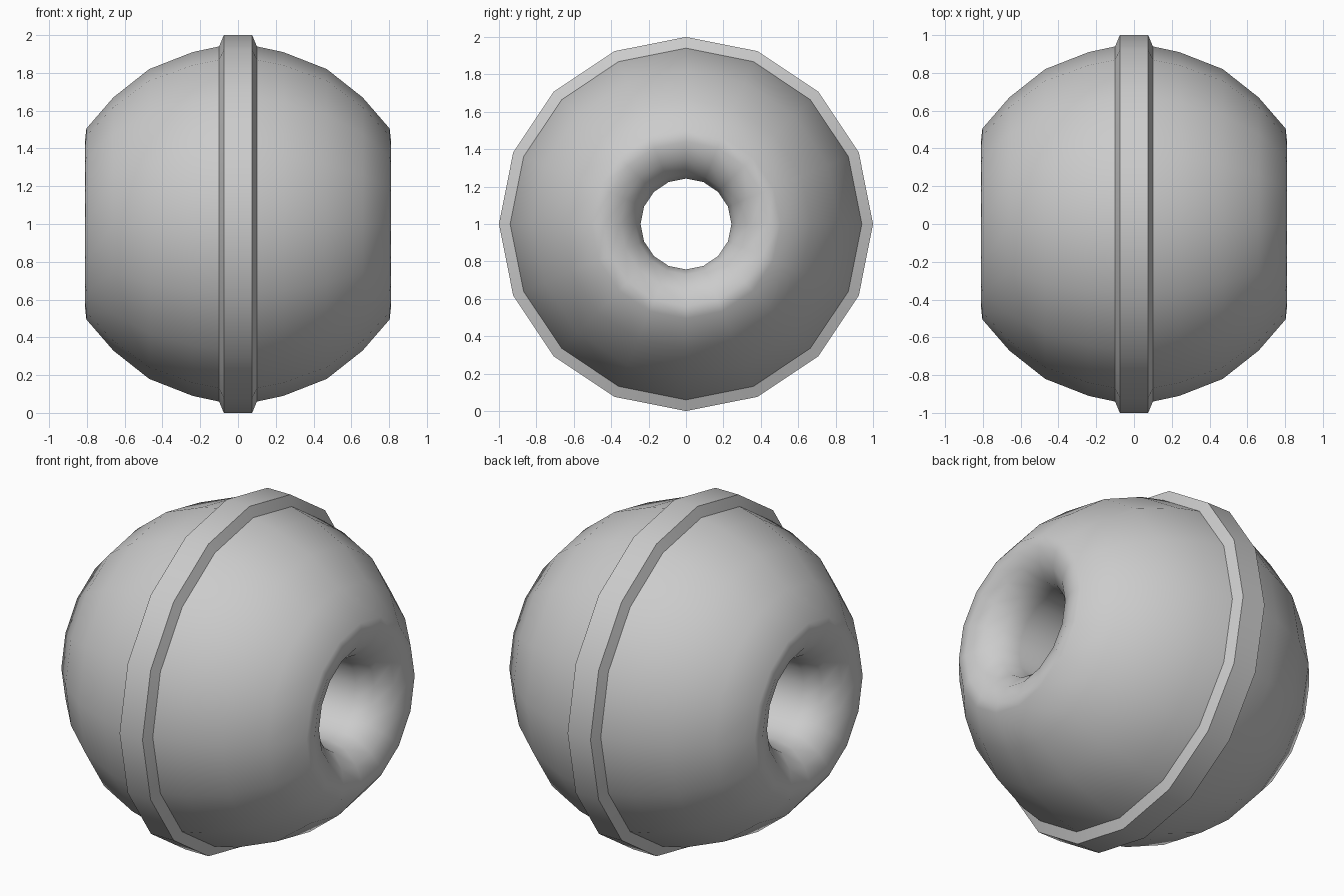
import bpy, bmesh
from math import sin, cos, pi, radians

if "Cube" in bpy.data.objects:
    bpy.data.objects.remove(bpy.data.objects["Cube"])

SIDES = 16

# Half profile as (x, radius): raised band, rounded body, lip, dished hole
half = [(0.075, 1.0), (0.10, 0.94), (0.24, 0.91), (0.47, 0.82), (0.66, 0.67),
        (0.803, 0.505), (0.81, 0.44), (0.775, 0.35), (0.70, 0.27), (0.60, 0.243)]
profile = half + [(-x, r) for x, r in reversed(half)]

# Revolve the closed profile around the x axis
bm = bmesh.new()
rings = [[bm.verts.new((x, r * sin(2 * pi * i / SIDES), 1 + r * cos(2 * pi * i / SIDES)))
          for i in range(SIDES)] for x, r in profile]
for k, a in enumerate(rings):
    b = rings[(k + 1) % len(rings)]
    for i in range(SIDES):
        j = (i + 1) % SIDES
        bm.faces.new((a[i], a[j], b[j], b[i]))
bmesh.ops.recalc_face_normals(bm, faces=bm.faces)

mesh = bpy.data.meshes.new("banded_bead")
bm.to_mesh(mesh)
bm.free()
bead = bpy.data.objects.new("banded_bead", mesh)
bpy.context.collection.objects.link(bead)

# Smooth surface with crisp creases beside the band
bpy.context.view_layer.objects.active = bead
bead.select_set(True)
bpy.ops.object.shade_smooth_by_angle(angle=radians(50))
